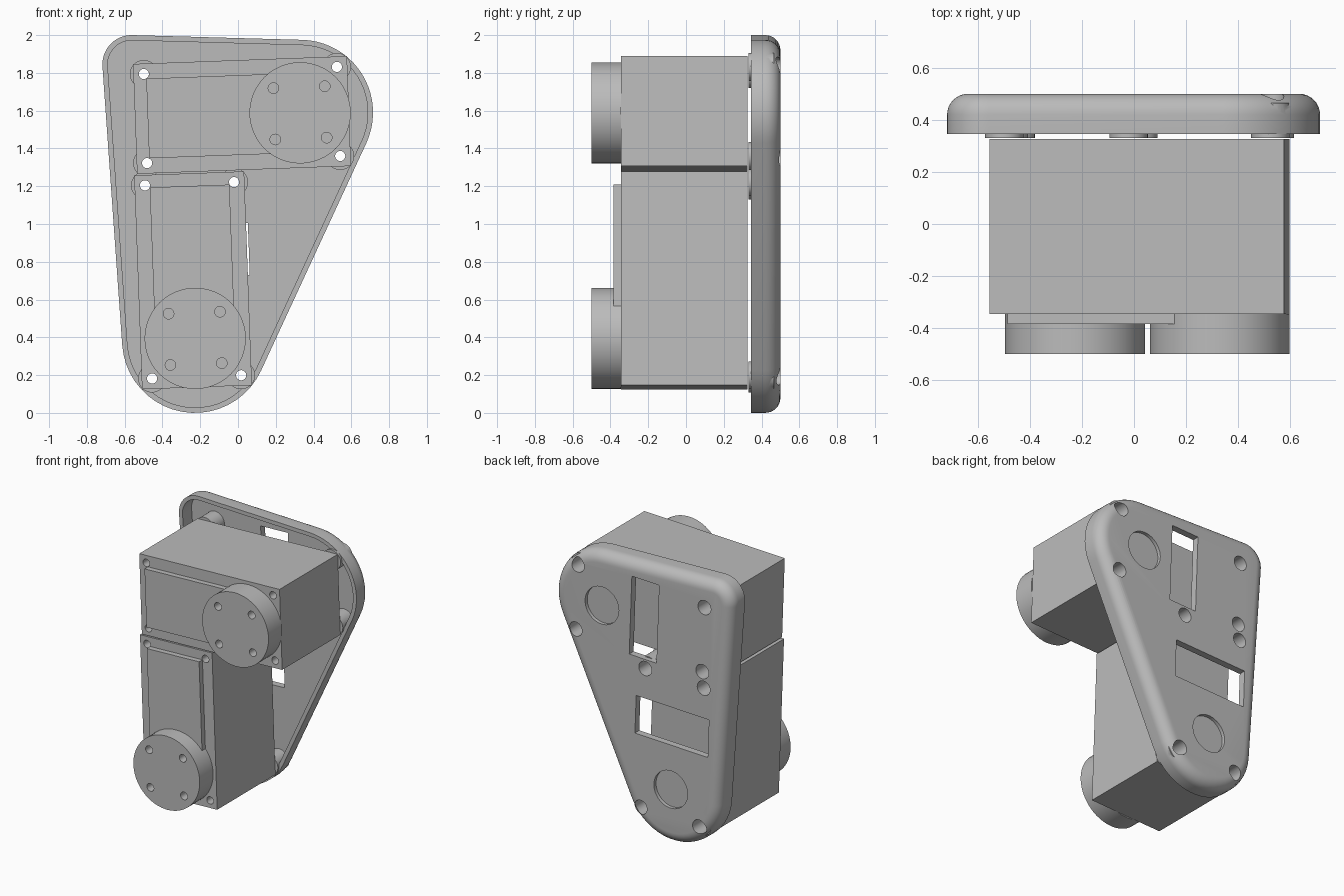
import bpy, bmesh, math
from mathutils import Vector

if "Cube" in bpy.data.objects:
    bpy.data.objects.remove(bpy.data.objects["Cube"], do_unlink=True)

grey = bpy.data.materials.new("plain_grey")
grey.use_nodes = True
COLOUR = (0.5, 0.5, 0.5, 1)
grey.diffuse_color = COLOUR
grey.node_tree.nodes["Principled BSDF"].inputs["Base Color"].default_value = COLOUR


# ---- helpers: every part is an outline in x/z carried along y ----
def loft(name, rings):
    """Closed solid through rings of (outline, y), capped at both ends."""
    bm = bmesh.new()
    loops = [[bm.verts.new((p[0], y, p[1])) for p in pts] for pts, y in rings]
    n = len(loops[0])
    for a, b in zip(loops, loops[1:]):
        for i in range(n):
            j = (i + 1) % n
            bm.faces.new((a[i], a[j], b[j], b[i]))
    bm.faces.new(loops[0])
    bm.faces.new(loops[-1])
    bmesh.ops.recalc_face_normals(bm, faces=bm.faces)
    mesh = bpy.data.meshes.new(name)
    bm.to_mesh(mesh)
    bm.free()
    mesh.materials.append(grey)
    ob = bpy.data.objects.new(name, mesh)
    bpy.context.collection.objects.link(ob)
    return ob


def prism(name, pts, y0, y1):
    return loft(name, [(pts, y0), (pts, y1)])


def circle(c, r, n=40):
    return [(c[0] + r * math.cos(math.tau * i / n),
             c[1] + r * math.sin(math.tau * i / n)) for i in range(n)]


def combine(target, tool, operation="DIFFERENCE"):
    """Apply a boolean and discard the tool."""
    tool.hide_render = True
    mod = target.modifiers.new("bool", "BOOLEAN")
    mod.operation, mod.object, mod.solver = operation, tool, "EXACT"
    bpy.context.view_layer.objects.active = target
    bpy.ops.object.modifier_apply(modifier=mod.name)
    bpy.data.objects.remove(tool, do_unlink=True)


def hull(circles, inset, steps=20):
    """Outline around three circles, counter-clockwise, moved inwards."""
    normals = []
    for i, (c, r) in enumerate(circles):
        c2, r2 = circles[(i + 1) % len(circles)]
        d = Vector(c2) - Vector(c)
        normals.append(math.atan2(d.y, d.x) - math.acos((r - r2) / d.length))
    pts = []
    for i, (c, r) in enumerate(circles):
        start = normals[i - 1]
        sweep = (normals[i] - start) % math.tau
        for k in range(steps + 1):
            t = start + sweep * k / steps
            pts.append((c[0] + (r - inset) * math.cos(t),
                        c[1] + (r - inset) * math.sin(t)))
    return pts


# ---- frames of the two motors, both slightly tilted ----
tilt = math.radians(2.1)
U = Vector((math.cos(tilt), math.sin(tilt)))
V = Vector((-math.sin(tilt), math.cos(tilt)))
LENGTH, WIDTH, EDGE, AXLE = 1.133, 0.582, 0.055, 0.259
FRONT, BACK = -0.345, 0.326
frames = {"lower": (Vector((-0.508, 0.125)), V, U),
          "upper": (Vector((0.598, 1.307)), -U, V)}


def at(frame, a, b):
    o, along, across = frame
    return o + along * a + across * b


def rect(frame, a0, a1, b0, b1):
    return [at(frame, a, b) for a, b in ((a0, b0), (a1, b0), (a1, b1), (a0, b1))]


screws = [at(f, a, b) for f in frames.values()
          for a in (EDGE, LENGTH - EDGE) for b in (EDGE, WIDTH - EDGE)]
parts = []

# ---- motors: body, raised panel, output disc ----
for key, f in frames.items():
    body = prism(key + "_motor_body", rect(f, 0, LENGTH, 0, WIDTH), FRONT, BACK)
    panel = prism(key + "_motor_panel",
                  rect(f, AXLE, LENGTH - 0.067, 0.08, WIDTH - 0.08), -0.384, FRONT + 0.02)
    for a in (EDGE, LENGTH - EDGE):
        for b in (EDGE, WIDTH - EDGE):
            combine(body, prism("cutter", circle(at(f, a, b), 0.027, 24), -1, 1))

    hub = at(f, AXLE, WIDTH / 2)
    disc = prism(key + "_output_disc", circle(hub, 0.268, 48), -0.5, FRONT)
    for a in (-0.136, 0.136):
        for b in (-0.136, 0.136):
            spot = at(f, AXLE + a, WIDTH / 2 + b)
            combine(disc, prism("cutter", circle(spot, 0.028, 24), -0.6, -0.4))
    parts += [body, panel, disc]

# ---- back cover: hollow shell with a rounded back edge ----
corners = [((-0.228, 0.386), 0.386), ((0.33, 1.59), 0.385), ((-0.563, 1.845), 0.155)]
RIM, FLOOR, REAR, FILLET = 0.345, 0.45, 0.5, 0.08
rings = [(hull(corners, 0.028), FLOOR), (hull(corners, 0.028), RIM), (hull(corners, 0), RIM)]
for k in range(9):
    t = math.pi / 2 * k / 8
    rings.append((hull(corners, FILLET * (1 - math.cos(t))),
                  REAR - FILLET * (1 - math.sin(t))))
cover = loft("back_cover", rings)

# connector windows
windows = (rect(frames["lower"], 0.583, 0.86, 0.004, 0.592),
           rect(frames["upper"], 0.49, 0.71, 0.004, 0.578))
for w in windows:
    combine(cover, prism("cutter", w, 0.4, 0.6))

# screw posts, then stepped screw holes
for s in screws:
    combine(cover, prism("post", circle(s, 0.074, 32), 0.33, 0.465), "UNION")
for s in screws:
    wide, narrow = circle(s, 0.052, 32), circle(s, 0.027, 32)
    combine(cover, loft("cutter", [(narrow, 0.2), (narrow, 0.37), (wide, 0.37), (wide, 0.6)]))

# shallow round recesses behind the axles
for f in frames.values():
    combine(cover, prism("cutter", circle(at(f, AXLE, WIDTH / 2), 0.136, 48), 0.475, 0.6))
parts.append(cover)

# ---- smooth shading with sharp edges kept ----
bpy.ops.object.select_all(action="DESELECT")
for ob in parts:
    ob.select_set(True)
bpy.context.view_layer.objects.active = cover
bpy.ops.object.shade_smooth_by_angle(angle=math.radians(30))
